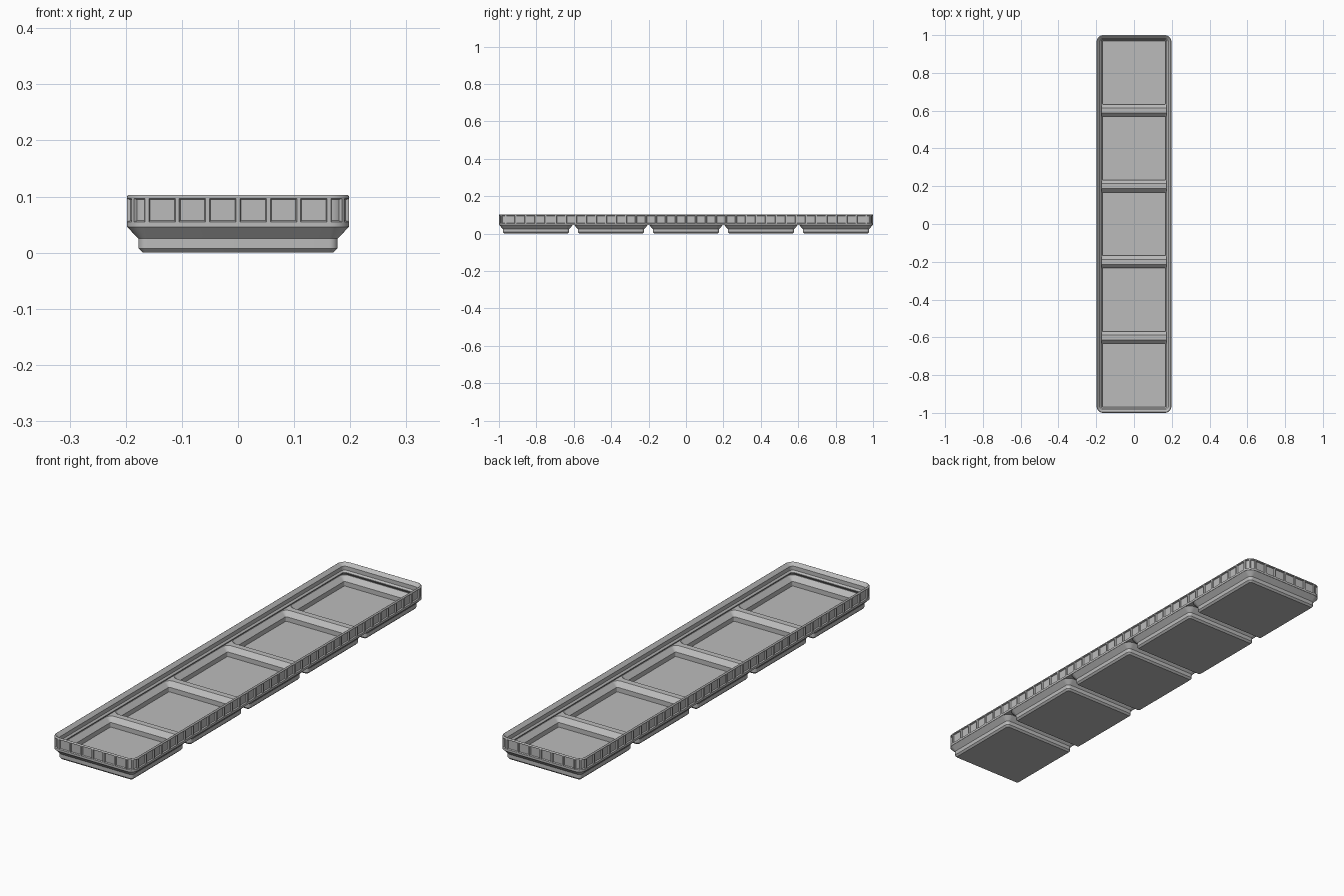
import bpy, bmesh, math

if "Cube" in bpy.data.objects:
    bpy.data.objects.remove(bpy.data.objects["Cube"])

UNIT = 2 / 209.5            # built in millimetres, scaled to a length of 2
HX, HY, RADIUS = 20.75, 104.75, 3.75
CELLS, PITCH = 5, 42.0
ARC = 8                     # segments per rounded corner

bm = bmesh.new()


def outline(hx, hy, r, nx, ny):
    """Rounded rectangle, counter-clockwise, straight sides split into nx / ny."""
    ix, iy = hx - r, hy - r
    corners = [(ix, -iy, -90, ny), (ix, iy, 0, nx), (-ix, iy, 90, ny), (-ix, -iy, 180, nx)]
    pts = []
    for i, (cx, cy, start, n) in enumerate(corners):
        for k in range(ARC + 1):
            a = math.radians(start + 90 * k / ARC)
            pts.append((cx + r * math.cos(a), cy + r * math.sin(a)))
        x0, y0 = pts[-1]
        nxt, a = corners[(i + 1) % 4], math.radians(start + 90)
        x1, y1 = nxt[0] + r * math.cos(a), nxt[1] + r * math.sin(a)
        pts += [(x0 + (x1 - x0) * k / n, y0 + (y1 - y0) * k / n) for k in range(1, n)]
    return pts


def loft(profile, cy, hx, hy, nx, ny):
    """Sweep (inset, height) points round an outline; returns rings and face bands."""
    rings, bands = [], []
    for inset, z in profile:
        pts = outline(hx - inset, hy - inset, max(RADIUS - inset, 0.4), nx, ny)
        rings.append([bm.verts.new((x, y + cy, z)) for x, y in pts])
    for a, b in zip(rings, rings[1:]):
        n = len(a)
        bands.append([bm.faces.new((a[i], a[(i + 1) % n], b[(i + 1) % n], b[i])) for i in range(n)])
    return rings, bands


def loop_edges(ring):
    return [bm.edges.get((ring[i], ring[(i + 1) % len(ring)])) for i in range(len(ring))]


# Rim wall: outside face, rounded top, stacking lip and its underside
NX, NY = 6, 36
rim_profile = [(0, 4.75), (0, 5.4), (0, 10.45), (0.15, 10.68), (0.4, 10.8), (0.65, 10.72),
               (1.9, 9.48), (1.9, 7.7), (2.6, 7.0), (2.6, 6.75), (0.9, 5.15)]
rim, rim_bands = loft(rim_profile, 0, HX, HY, NX, NY)
under_edges, ledge_edges = loop_edges(rim[0]), loop_edges(rim[-1])

# Feet below and matching pockets above, one per cell
foot_profile = [(2.95, 0), (2.15, 0.8), (2.15, 2.6), (0.1, 4.75)]
pocket_profile = [(3.15, 1.0), (3.15, 3.1), (1.1, 5.15)]
for c in range(CELLS):
    cy = (c - (CELLS - 1) / 2) * PITCH
    foot, _ = loft(foot_profile, cy, HX, HX, 1, 1)
    bm.faces.new(foot[0])
    under_edges += loop_edges(foot[-1])
    pocket, _ = loft(pocket_profile, cy, HX, HX, 1, 1)
    bm.faces.new(pocket[0])
    ledge_edges += loop_edges(pocket[-1])

# Flat webs between the cells, underneath and on the ridges
bmesh.ops.triangle_fill(bm, edges=under_edges, use_beauty=True, normal=(0, 0, -1))
bmesh.ops.triangle_fill(bm, edges=ledge_edges, use_beauty=True, normal=(0, 0, 1))
bmesh.ops.recalc_face_normals(bm, faces=bm.faces[:])

# Recessed grip windows: two round each corner, one per straight division
wall, windows, i = rim_bands[1], [], 0
for n in (NY, NX, NY, NX):
    windows += [wall[i:i + ARC // 2], wall[i + ARC // 2:i + ARC]]
    windows += [[wall[i + ARC + k]] for k in range(n)]
    i += ARC + n
for group in windows:
    bmesh.ops.inset_region(bm, faces=group, thickness=0.36, use_even_offset=True, use_boundary=True)
    bmesh.ops.inset_region(bm, faces=group, thickness=0.2, depth=-0.6,
                           use_even_offset=True, use_boundary=True)

bmesh.ops.scale(bm, vec=(UNIT, UNIT, UNIT), verts=bm.verts[:])
mesh = bpy.data.meshes.new("divided_tray")
bm.to_mesh(mesh)
bm.free()

# Single grey plastic
grey = bpy.data.materials.new("grey_plastic")
grey.diffuse_color = (0.5, 0.5, 0.5, 1)
grey.use_nodes = True
grey.node_tree.nodes["Principled BSDF"].inputs["Base Color"].default_value = grey.diffuse_color
mesh.materials.append(grey)
tray = bpy.data.objects.new("divided_tray", mesh)
bpy.context.collection.objects.link(tray)
bpy.context.view_layer.objects.active = tray
tray.select_set(True)
bpy.ops.object.shade_smooth_by_angle(angle=math.radians(25))
